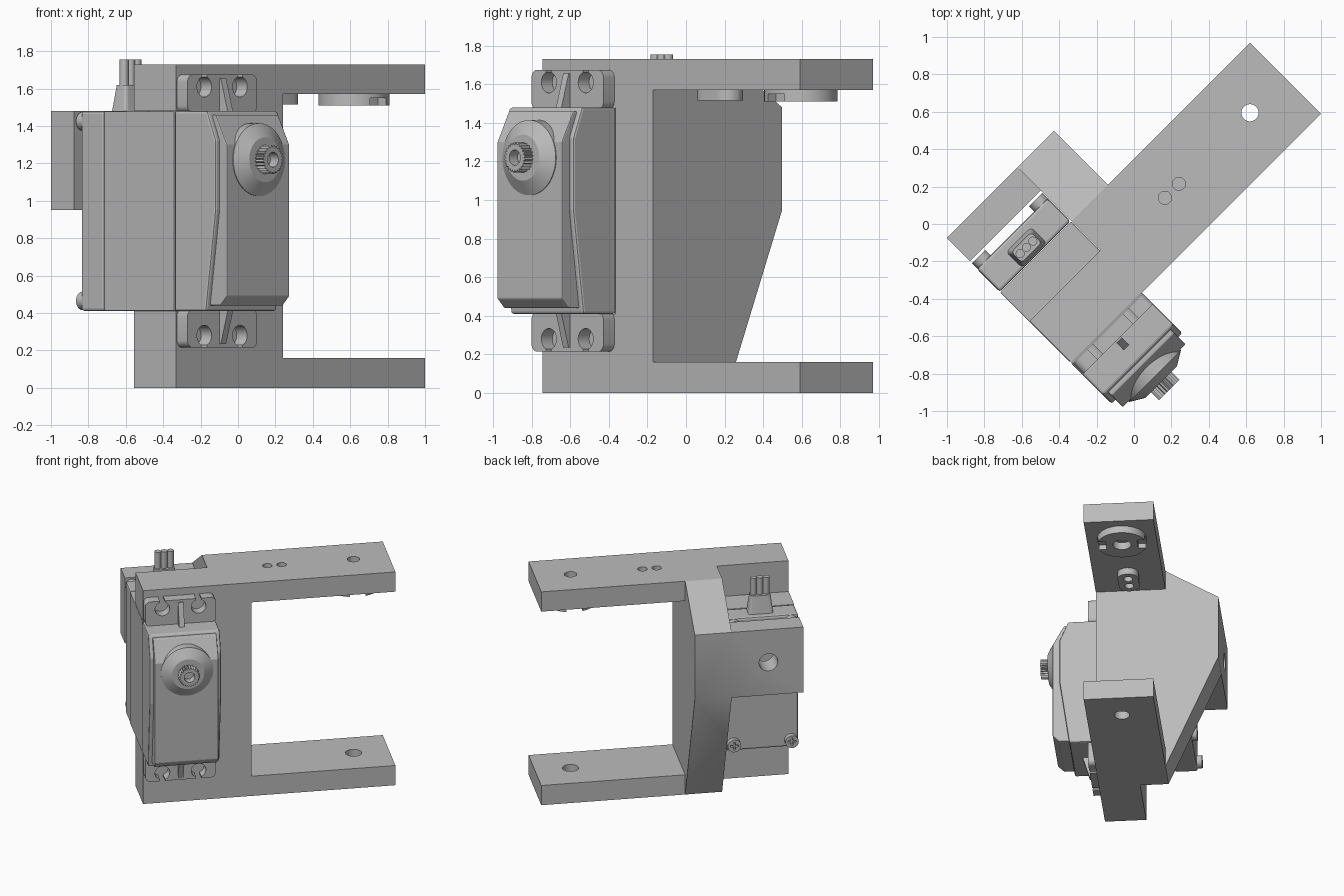
import bpy, bmesh, math
from mathutils import Matrix, Vector

old = bpy.data.objects.get("Cube")
if old:
    bpy.data.objects.remove(old, do_unlink=True)

TURN = math.radians(45)      # everything is modelled square, then turned as a whole
MID = -0.495                 # motor centre line

grey = bpy.data.materials.new("mid grey")
grey.use_nodes = True
GREY = (0.5, 0.5, 0.5, 1)
grey.diffuse_color = GREY
grey.node_tree.nodes["Principled BSDF"].inputs["Base Color"].default_value = GREY


def place(axis, a, b, t):
    return {"x": (t, a, b), "y": (a, t, b), "z": (a, b, t)}[axis]


def finish(name, bm, bevel=0, smooth=False):
    bmesh.ops.recalc_face_normals(bm, faces=bm.faces[:])
    mesh = bpy.data.meshes.new(name)
    bm.to_mesh(mesh)
    bm.free()
    ob = bpy.data.objects.new(name, mesh)
    bpy.context.collection.objects.link(ob)
    ob.rotation_euler.z = TURN
    mesh.materials.append(grey)
    if bevel:
        mod = ob.modifiers.new("Bevel", "BEVEL")
        mod.width, mod.segments = bevel, 2
    if smooth:
        shade(ob)
    return ob


def activate(ob):
    bpy.ops.object.select_all(action="DESELECT")
    ob.select_set(True)
    bpy.context.view_layer.objects.active = ob


def shade(ob):
    activate(ob)
    bpy.ops.object.shade_smooth_by_angle(angle=math.radians(30))


def prism(name, pts, axis, lo, hi, bevel=0, smooth=False):
    """Extrude an outline along one axis."""
    bm = bmesh.new()
    ends = [[bm.verts.new(place(axis, a, b, t)) for a, b in pts] for t in (lo, hi)]
    for ring in ends:
        bm.faces.new(ring)
    n = len(pts)
    for i in range(n):
        j = (i + 1) % n
        bm.faces.new((ends[0][i], ends[0][j], ends[1][j], ends[1][i]))
    return finish(name, bm, bevel, smooth)


def rect(a0, a1, b0, b1):
    return [(a0, b0), (a1, b0), (a1, b1), (a0, b1)]


def box(name, x0, x1, y0, y1, z0, z1, bevel=0):
    return prism(name, rect(x0, x1, y0, y1), "z", z0, z1, bevel)


def circle(a, b, r, n=32):
    return [(a + r * math.cos(math.tau * i / n), b + r * math.sin(math.tau * i / n))
            for i in range(n)]


def rounded(a0, a1, b0, b1, r, n=6):
    """Rectangle outline with round corners."""
    pts = []
    corners = [(a1 - r, b1 - r), (a0 + r, b1 - r), (a0 + r, b0 + r), (a1 - r, b0 + r)]
    for k, (a, b) in enumerate(corners):
        for i in range(n + 1):
            t = math.pi / 2 * (k + i / n)
            pts.append((a + r * math.cos(t), b + r * math.sin(t)))
    return pts


def rod(name, axis, a, b, r, lo, hi, n=32):
    return prism(name, circle(a, b, r, n), axis, lo, hi, smooth=True)


def loft(name, axis, loops):
    """Skin a stack of (outline, position) sections and cap both ends."""
    bm = bmesh.new()
    rings = [[bm.verts.new(place(axis, a, b, t)) for a, b in pts] for pts, t in loops]
    n = len(rings[0])
    for low, high in zip(rings, rings[1:]):
        for i in range(n):
            j = (i + 1) % n
            bm.faces.new((low[i], low[j], high[j], high[i]))
    bm.faces.new(rings[0])
    bm.faces.new(rings[-1])
    return finish(name, bm, smooth=True)


def combine(ob, parts, op="DIFFERENCE"):
    for part in parts:
        part.hide_render = True
        mod = ob.modifiers.new("Combine", "BOOLEAN")
        mod.operation, mod.solver, mod.object = op, "EXACT", part
        activate(ob)
        bpy.ops.object.modifier_apply(modifier=mod.name)
        bpy.data.objects.remove(part, do_unlink=True)


# Bracket: angled side wall, opened up around the motor
bracket = prism("bracket", [(-0.29, 0), (0.247, 0), (0.655, 0.95), (0.655, 1.48),
                            (0.247, 1.73), (-0.29, 1.73)], "x", -0.76, 0.05)
combine(bracket, [
    box("lower_cut", -1, -0.226, 0.028, 1, -1, 0.95),
    box("upper_cut", -1, -0.226, 0.028, 1, 1.48, 2),
    box("motor_cut", -1, -0.226, -1, 0.48, 0.41, 1.48)])

# Two arms with pivot holes
combine(bracket, [box("arm", 0, 1.124, -0.29, 0.247, z, z + 0.16) for z in (0, 1.57)], "UNION")
combine(bracket, [
    rod("lower_pivot_cut", "z", 0.859, -0.018, 0.06, -0.1, 0.3),
    rod("upper_pivot_cut", "z", 0.859, -0.018, 0.046, 1.5, 1.8),
    rod("back_hole_cut", "y", -0.5, 1.215, 0.07, 0.4, 0.8)]
    + [rod("pin_hole_cut", "z", u, -0.018, 0.035, 1.5, 1.8) for u in (0.216, 0.322)])
shade(bracket)

# Round horn and pin pad under the upper arm
horn = rod("horn_disc", "z", 0.859, -0.018, 0.19, 1.51, 1.57, 48)
combine(horn, [rod("bore_cut", "z", 0.859, -0.018, 0.07, 1.4, 1.6)]
        + [box("notch_cut", 0.80, 0.92, v - 0.06, v + 0.06, 1.4, 1.55) for v in (-0.2, 0.164)])
shade(horn)
pad = prism("pin_pad", rounded(0.135, 0.403, -0.098, 0.062, 0.079), "z", 1.515, 1.57, smooth=True)
combine(pad, [rod("pad_hole_cut", "z", u, -0.018, 0.035, 1.4, 1.6) for u in (0.216, 0.322)])
shade(pad)

# Motor case in three sections
L, R = -0.764, -0.23
box("motor_back_cover", L, R, 0.25, 0.425, 0.41, 1.48, 0.015)
box("motor_middle", L, R, -0.28, 0.247, 0.412, 1.478, 0.004)
prism("motor_front", [(-0.283, 0.41), (-0.52, 0.41), (-0.595, 0.95), (-0.595, 1.32),
                      (-0.53, 1.48), (-0.283, 1.48)], "x", L, R, 0.012)
prism("motor_front_plate", [(-0.5, 0.44), (-0.6, 0.44), (-0.65, 0.49), (-0.65, 1.3),
                            (-0.565, 1.46), (-0.5, 1.46)], "x", L + 0.03, R - 0.03, 0.006)

# Output boss and toothed shaft
loft("shaft_boss", "y", [(circle(MID, 1.22, r, 48), v) for r, v in
                         ((0.195, -0.55), (0.195, -0.655), (0.12, -0.7), (0.085, -0.7))])
teeth = 24
gear = []
for i in range(teeth * 2):
    t = math.tau * i / teeth / 2
    r = 0.078 if i % 2 else 0.066
    gear.append((MID + r * math.cos(t), 1.22 + r * math.sin(t)))
shaft = prism("toothed_shaft", gear, "y", -0.76, -0.68)
combine(shaft, [rod("shaft_hole_cut", "y", MID, 1.22, 0.04, -0.8, -0.7)])

# Mounting ears with slotted holes and a stiffening rib
for label, side, edge in (("upper", 1, 1.47), ("lower", -1, 0.42)):
    tip = edge + side * 0.205
    z0, z1 = sorted((edge, tip))
    ear = prism(label + "_ear", rounded(-0.757, -0.23, z0, z1, 0.04), "y", -0.375, -0.295, smooth=True)
    cuts = []
    hole_z = edge + side * 0.14
    s0, s1 = sorted((hole_z, tip + side * 0.1))
    for u in (MID - 0.135, MID + 0.135):
        cuts.append(rod("ear_hole_cut", "y", u, hole_z, 0.055, -0.5, -0.2))
        cuts.append(box("ear_slot_cut", u - 0.02, u + 0.02, -0.5, -0.2, s0, s1))
    combine(ear, cuts)
    shade(ear)
    prism(label + "_rib", [(-0.36, edge), (-0.44, edge), (-0.385, tip - side * 0.02),
                           (-0.36, tip - side * 0.02)], "x", MID - 0.02, MID + 0.02)

# Back cover screws with cross recess
for u in (-0.71, -0.28):
    for z in (0.465, 1.425):
        screw = rod("cover_screw", "y", u, z, 0.05, 0.38, 0.465, 24)
        combine(screw, [box("slot_cut", u - a, u + a, 0.44, 0.5, z - b, z + b)
                        for a, b in ((0.03, 0.008), (0.008, 0.03))])
        shade(screw)

# Cable plug: tapered block and three wires
loft("cable_plug", "z", [(rounded(MID - a, MID + a, 0.318 - b, 0.318 + b, 0.02), z)
                         for a, b, z in ((0.095, 0.06, 1.47), (0.09, 0.055, 1.5), (0.075, 0.04, 1.62))])
for i in (-1, 0, 1):
    rod("cable_wire", "z", MID + i * 0.048, 0.318, 0.024, 1.6, 1.755, 16)
